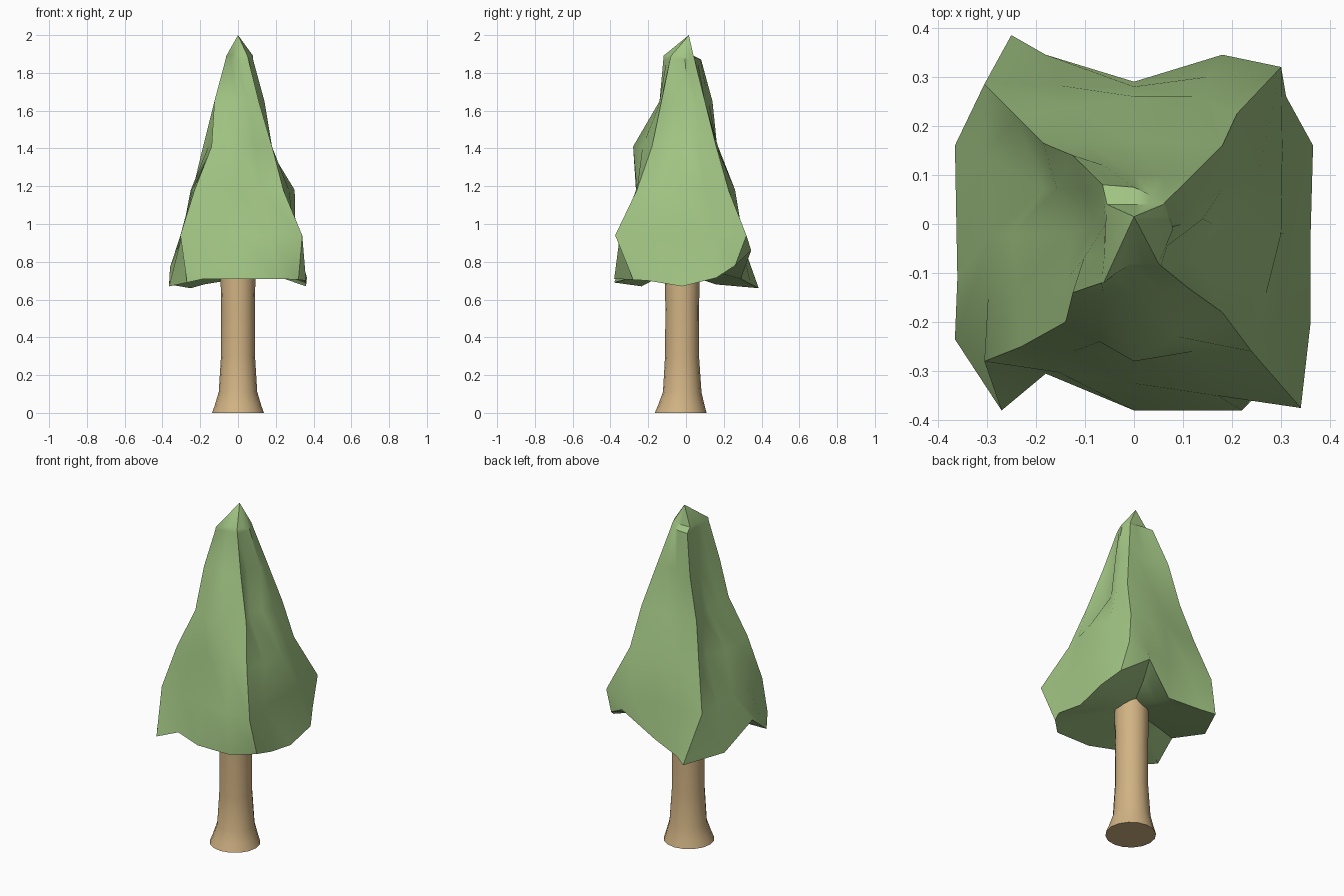
import bpy
import bmesh
from math import cos, sin, tau, radians

cube = bpy.data.objects.get("Cube")
if cube:
    bpy.data.objects.remove(cube, do_unlink=True)


def make_material(name, color):
    mat = bpy.data.materials.new(name)
    mat.use_nodes = True
    mat.diffuse_color = color
    bsdf = mat.node_tree.nodes["Principled BSDF"]
    bsdf.inputs["Base Color"].default_value = color
    bsdf.inputs["Roughness"].default_value = 0.9
    return mat


def finish(bm, name, mat, angle):
    bmesh.ops.recalc_face_normals(bm, faces=bm.faces)
    mesh = bpy.data.meshes.new(name)
    bm.to_mesh(mesh)
    bm.free()
    mesh.materials.append(mat)
    obj = bpy.data.objects.new(name, mesh)
    bpy.context.collection.objects.link(obj)
    bpy.ops.object.select_all(action="DESELECT")
    obj.select_set(True)
    bpy.context.view_layer.objects.active = obj
    bpy.ops.object.shade_smooth_by_angle(angle=radians(angle))
    return obj


def add_ring(bm, points):
    return [bm.verts.new(p) for p in points]


def bridge(bm, a, b):
    n = len(a)
    for i in range(n):
        j = (i + 1) % n
        bm.faces.new((a[i], a[j], b[j], b[i]))


def fan(bm, ring, tip):
    n = len(ring)
    for i in range(n):
        bm.faces.new((ring[i], ring[(i + 1) % n], tip))


def doubled(points, folds):
    """Add a point halfway along each side, then move the folded ones."""
    ring = []
    for i, (x, y) in enumerate(points):
        nx, ny = points[(i + 1) % len(points)]
        ring += [(x, y), ((x + nx) / 2, (y + ny) / 2)]
    for i, spot in folds.items():
        ring[i] = spot
    return ring


leaf = make_material("leaf green", (0.36, 0.56, 0.23, 1))
bark = make_material("bark tan", (0.64, 0.45, 0.23, 1))

# Trunk: flared log; each row is height, centre y, radius
trunk_profile = [(0, -.028, .137), (.04, -.025, .123), (.11, -.02, .102),
                 (.3, -.021, .09), (.55, -.02, .089), (.7, -.02, .092), (.85, -.02, .092)]
sides = 16
bm = bmesh.new()
rings = [add_ring(bm, [(r * cos(tau * i / sides), cy + r * sin(tau * i / sides), z)
                       for i in range(sides)]) for z, cy, r in trunk_profile]
for low, high in zip(rings, rings[1:]):
    bridge(bm, low, high)
bm.faces.new(rings[0])
bm.faces.new(rings[-1])
finish(bm, "trunk", bark, 40)

# Canopy: four ridges and four side points per tier, from the front ridge on -x,
# with folds that push single points in or out
tiers = [
    (1.89, [(-.062, -.12), (-.01, -.08), (.05, -.08), (.08, -.01),
            (.06, .04), (0, .04), (-.055, .04), (-.058, 0)], {}),
    (1.87, [(-.066, -.12), (-.01, -.085), (.055, -.085), (.08, -.005),
            (.064, .045), (0, .075), (-.064, .08), (-.058, 0)], {}),
    (1.65, [(-.125, -.14), (0, -.14), (.11, -.13), (.14, .01),
            (.12, .1), (0, .1), (-.125, .14), (-.08, 0)], {5: (.09, -.04)}),
    (1.41, [(-.14, -.2), (0, -.28), (.18, -.18), (.16, 0),
            (.18, .16), (0, .17), (-.185, .165), (-.13, -.02)],
     {5: (.135, -.08), 7: (.18, .07), 11: (-.1, .165)}),
    (1.18, [(-.23, -.25), (0, -.265), (.24, -.26), (.3, -.02),
            (.21, .225), (0, .26), (-.24, .22), (-.25, -.02)],
     {1: (-.125, -.26), 3: (.12, -.26), 9: (.12, .26), 13: (-.185, .07)}),
    (.94, [(-.305, -.28), (0, -.325), (.34, -.375), (.305, -.02),
           (.3, .32), (0, .28), (-.305, .285), (-.29, -.02)],
     {5: (.3, -.18), 13: (-.305, .14)}),
]
# Ragged hem
hem = [(-.27, -.38, .69), (-.18, -.305, .71), (0, -.38, .71), (.22, -.38, .71),
       (.32, -.28, .705), (.36, -.2, .7), (.36, -.02, .67), (.365, .16, .715),
       (.31, .26, .78), (.18, .345, .86), (0, .29, .71), (-.18, .345, .68),
       (-.25, .385, .66), (-.365, .16, .68), (-.36, -.11, .77), (-.365, -.235, .67)]

bm = bmesh.new()
rings = [add_ring(bm, [(x, y, z) for x, y in doubled(pts, folds)])
         for z, pts, folds in tiers]
fan(bm, rings[0], bm.verts.new((0, .015, 2)))
rings.append(add_ring(bm, hem))
for high, low in zip(rings, rings[1:]):
    bridge(bm, high, low)

# Hollowed underside rising to the trunk
inner = add_ring(bm, [(x * .6, y * .6, z * .5 + .385) for x, y, z in hem])
bridge(bm, rings[-1], inner)
fan(bm, inner, bm.verts.new((0, -.02, .78)))
finish(bm, "canopy", leaf, 40)
